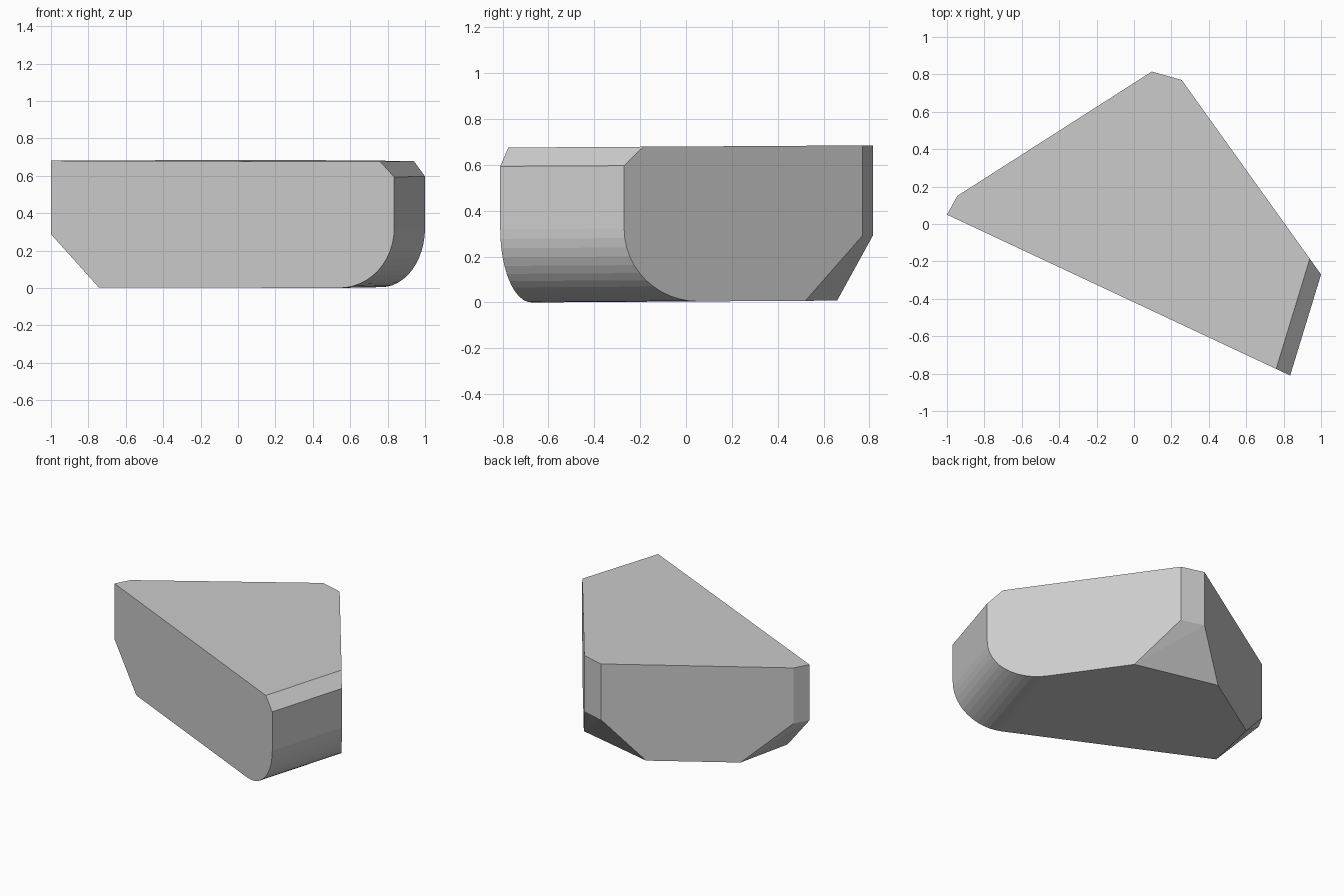
import bpy, bmesh, math
from mathutils import Vector

if "Cube" in bpy.data.objects:
    bpy.data.objects.remove(bpy.data.objects["Cube"])

# Plan outline corners
A, B = Vector((-1.0, 0.05)), Vector((-0.945, 0.15))
C, D = Vector((0.095, 0.815)), Vector((0.255, 0.77))
E, F = Vector((1.0, -0.27)), Vector((0.835, -0.81))
HEIGHT, CORNER_Z = 0.676, 0.283
CHAMFER, RADIUS, STEPS = 0.082, 0.32, 12

points = []


def add(p, z):
    # the whole block leans up very slightly towards the back
    points.append((p.x, p.y, z + 0.006 * (p.y + 0.67)))


# Clipped corners: vertical edge down to CORNER_Z, then slanting in along the wall
for corner, toward, t in ((A, F, 0.139), (B, C, 0.275), (C, B, 0.235), (D, E, 0.24)):
    add(corner, HEIGHT)
    add(corner, CORNER_Z)
    add(corner.lerp(toward, t), 0)

# Right end: top chamfer and large rounded bottom edge, following both walls
inward = Vector((F.y - E.y, E.x - F.x)).normalized()
for corner, toward in ((E, D), (F, A)):
    wall = toward - corner
    wall /= wall.dot(inward)
    add(corner + wall * CHAMFER, HEIGHT)
    add(corner, HEIGHT - CHAMFER)
    for i in range(STEPS + 1):
        a = math.pi / 2 * i / STEPS
        add(corner + wall * RADIUS * (1 - math.cos(a)), RADIUS * (1 - math.sin(a)))

# Solid block from the corner points, with flat faces merged
bm = bmesh.new()
for p in points:
    bm.verts.new(p)
bmesh.ops.convex_hull(bm, input=bm.verts[:])
bmesh.ops.dissolve_limit(bm, angle_limit=math.radians(1),
                         verts=bm.verts[:], edges=bm.edges[:])
bmesh.ops.recalc_face_normals(bm, faces=bm.faces[:])
mesh = bpy.data.meshes.new("chamfered_block")
bm.to_mesh(mesh)
bm.free()
bpy.context.collection.objects.link(bpy.data.objects.new("chamfered_block", mesh))
